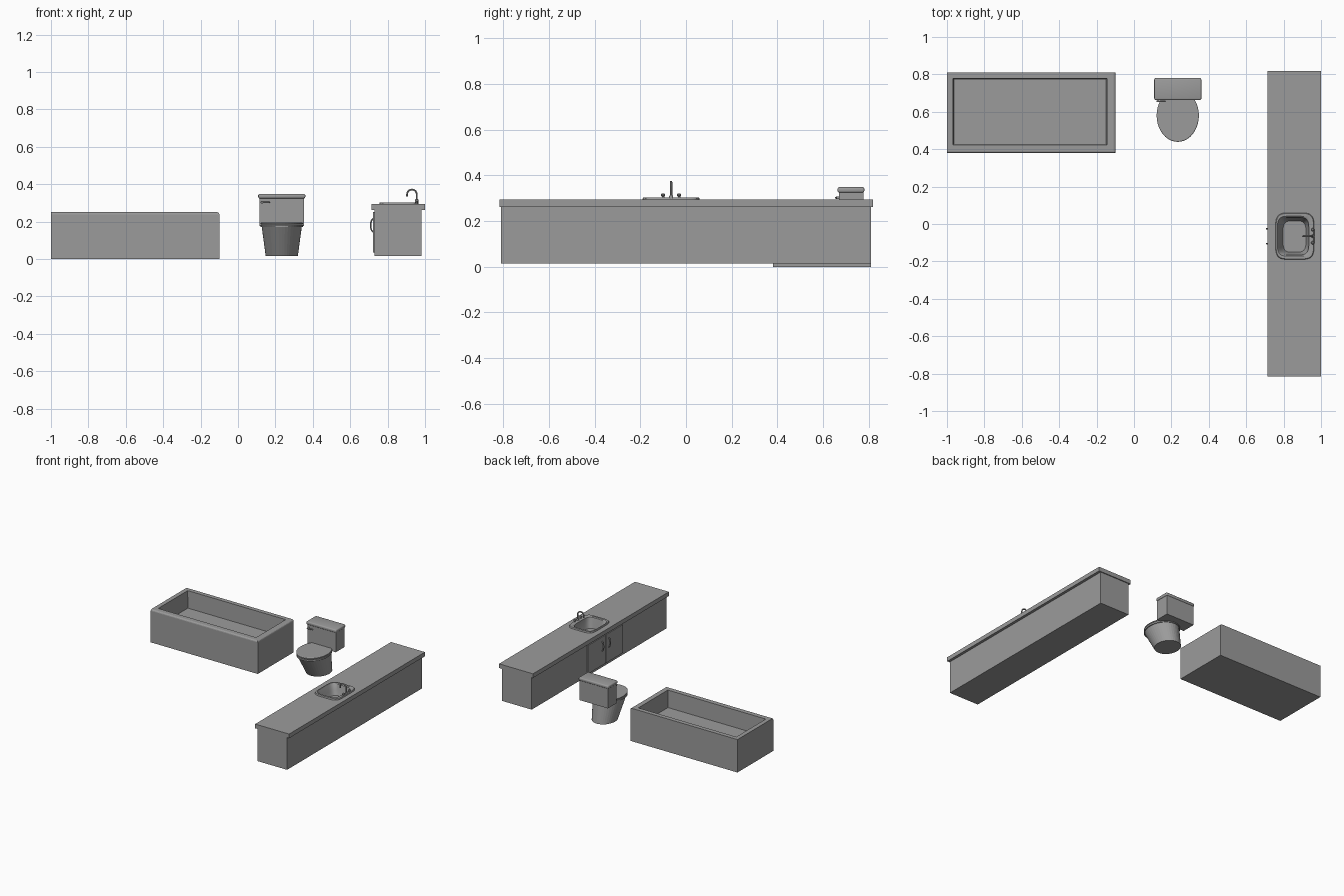
import bpy, bmesh, math
from mathutils import Vector

cube = bpy.data.objects.get("Cube")
if cube:
    bpy.data.objects.remove(cube, do_unlink=True)

grey = bpy.data.materials.new("plain_grey")
grey.use_nodes = True
grey.diffuse_color = (0.33, 0.33, 0.33, 1)
grey.node_tree.nodes["Principled BSDF"].inputs["Base Color"].default_value = (0.33, 0.33, 0.33, 1)


def finish(name, bm, smooth=False):
    bmesh.ops.recalc_face_normals(bm, faces=bm.faces)
    mesh = bpy.data.meshes.new(name)
    bm.to_mesh(mesh)
    bm.free()
    mesh.materials.append(grey)
    obj = bpy.data.objects.new(name, mesh)
    bpy.context.collection.objects.link(obj)
    if smooth:
        bpy.ops.object.select_all(action='DESELECT')
        obj.select_set(True)
        bpy.context.view_layer.objects.active = obj
        bpy.ops.object.shade_smooth_by_angle(angle=math.radians(35))
    return obj


def box_mesh(x, y, z):
    bm = bmesh.new()
    bmesh.ops.create_cube(bm, size=1)
    for v in bm.verts:
        v.co = Vector([(r[0] + r[1]) / 2 + c * (r[1] - r[0]) for r, c in zip((x, y, z), v.co)])
    return bm


def box(name, x, y, z, bevel=0.0):
    bm = box_mesh(x, y, z)
    if bevel:
        bmesh.ops.bevel(bm, geom=bm.edges[:], offset=bevel, segments=3, profile=0.5, affect='EDGES')
    return finish(name, bm, bevel > 0)


def ring(cx, cy, rx, ry, z, power=2, n=40):
    """Rounded outline: power 2 is an ellipse, higher is squarer."""
    pts = []
    for i in range(n):
        a = 2 * math.pi * i / n
        c, s = math.cos(a), math.sin(a)
        pts.append((cx + rx * math.copysign(abs(c) ** (2 / power), c),
                    cy + ry * math.copysign(abs(s) ** (2 / power), s), z))
    return pts


def loft(name, rings, smooth=False, cap_start=True):
    bm = bmesh.new()
    loops = [[bm.verts.new(p) for p in r] for r in rings]
    n = len(loops[0])
    for a, b in zip(loops, loops[1:]):
        for i in range(n):
            j = (i + 1) % n
            bm.faces.new((a[i], a[j], b[j], b[i]))
    if cap_start:
        bm.faces.new(loops[0])
    bm.faces.new(loops[-1])
    return finish(name, bm, smooth)


def tube(name, points, radius, sides=10):
    """Round bar swept along a path lying in the xz plane."""
    pts = [Vector(p) for p in points]
    side = Vector((0, 1, 0))
    rings = []
    for i, p in enumerate(pts):
        t = (pts[min(i + 1, len(pts) - 1)] - pts[max(i - 1, 0)]).normalized()
        up = side.cross(t)
        rings.append([p + radius * (math.cos(2 * math.pi * k / sides) * side
                                    + math.sin(2 * math.pi * k / sides) * up) for k in range(sides)])
    return loft(name, rings, True)


# Bathtub: block with softened front and inner-end top edges, then a sunk well
bm = box_mesh((-1, -0.1), (0.38, 0.81), (0, 0.25))
soft = [e for e in bm.edges if all(v.co.z > 0.2 for v in e.verts)
        and (all(v.co.y < 0.4 for v in e.verts) or all(v.co.x > -0.2 for v in e.verts))]
bmesh.ops.bevel(bm, geom=soft, offset=0.011, segments=3, profile=0.5, affect='EDGES')
bm.normal_update()
top = max(bm.faces, key=lambda f: f.calc_center_median().z)
bmesh.ops.inset_region(bm, faces=[top], thickness=0.046)
bmesh.ops.inset_region(bm, faces=[top], thickness=0.007)
for v in top.verts:
    v.co.z = 0.12
finish("bathtub", bm)

# Toilet
tx = 0.234
loft("toilet_pedestal", [ring(tx, 0.64, 0.086, 0.10, 0.015), ring(tx, 0.58, 0.107, 0.135, 0.172)])
loft("toilet_seat", [ring(tx, 0.58, 0.113, 0.141, 0.170), ring(tx, 0.58, 0.113, 0.141, 0.182)])
loft("toilet_seat_lid", [ring(tx, 0.58, 0.110, 0.138, 0.184), ring(tx, 0.58, 0.113, 0.141, 0.187),
                         ring(tx, 0.58, 0.113, 0.141, 0.193), ring(tx, 0.58, 0.108, 0.136, 0.196)])
box("toilet_tank", (tx - 0.12, tx + 0.12), (0.669, 0.776), (0.176, 0.328))
box("toilet_tank_lid", (tx - 0.126, tx + 0.126), (0.663, 0.78), (0.324, 0.348), 0.008)
box("flush_pivot", (0.122, 0.134), (0.655, 0.672), (0.296, 0.308), 0.002)
box("flush_lever", (0.12, 0.17), (0.652, 0.660), (0.298, 0.306), 0.003)

# Vanity
cabinet = box("vanity_cabinet", (0.73, 0.98), (-0.81, 0.81), (0.015, 0.262))
counter = box("vanity_counter", (0.715, 1.0), (-0.815, 0.817), (0.262, 0.294))

# Hole for the basin
sx, sy = 0.86, -0.065
cutter = loft("basin_cutter", [ring(sx - 0.005, sy, 0.092, 0.112, 0.20, 5),
                               ring(sx - 0.005, sy, 0.092, 0.112, 0.35, 5)])
cutter.hide_render = True
cutter.hide_set(True)
for obj in (cabinet, counter):
    mod = obj.modifiers.new("basin_hole", 'BOOLEAN')
    mod.operation = 'DIFFERENCE'
    mod.solver = 'EXACT'
    mod.object = cutter

# Sink: raised rim rolling into a sloped basin
loft("sink_basin", [ring(sx, sy, 0.104, 0.125, 0.292, 5), ring(sx, sy, 0.104, 0.125, 0.298, 5),
                    ring(sx, sy, 0.101, 0.122, 0.303, 5), ring(sx - 0.006, sy, 0.088, 0.107, 0.303, 5),
                    ring(sx - 0.008, sy, 0.083, 0.101, 0.298, 5),
                    ring(sx - 0.004, sy, 0.074, 0.092, 0.255, 4.5),
                    ring(sx - 0.002, sy - 0.002, 0.062, 0.084, 0.222, 4)], True, False)
loft("sink_drain", [ring(sx, sy, 0.01, 0.01, 0.221), ring(sx, sy, 0.01, 0.01, 0.224)])

# Faucet with hooked spout and two taps
arc = [(0.93 + 0.026 * math.cos(a), sy, 0.345 + 0.026 * math.sin(a))
       for a in [math.pi * i / 10 for i in range(11)]]
tube("faucet_spout", [(0.956, sy, 0.298), (0.956, sy, 0.33)] + arc + [(0.904, sy, 0.333)], 0.005)
loft("faucet_base", [ring(0.956, sy, 0.009, 0.009, 0.298, n=16), ring(0.956, sy, 0.008, 0.008, 0.312, n=16)])
for label, side in (("front", -1), ("back", 1)):
    y = sy + side * 0.035
    loft(label + "_tap", [ring(0.956, y, 0.006, 0.006, 0.298, n=16), ring(0.956, y, 0.006, 0.006, 0.308, n=16),
                          ring(0.956, y, 0.009, 0.009, 0.311, n=16), ring(0.956, y, 0.009, 0.009, 0.317, n=16),
                          ring(0.956, y, 0.005, 0.005, 0.321, n=16)], True)

    # Cabinet door and bowed pull on each side of the middle
    door = sorted((sy + side * 0.003, sy + side * 0.21))
    box(label + "_door", (0.722, 0.731), door, (0.035, 0.25))
    bow = [(0.724 - 0.015 * math.sin(math.pi * i / 8) ** 0.5, sy + side * 0.04, 0.144 + 0.072 * i / 8)
           for i in range(9)]
    tube(label + "_door_pull", bow, 0.004, 8)
